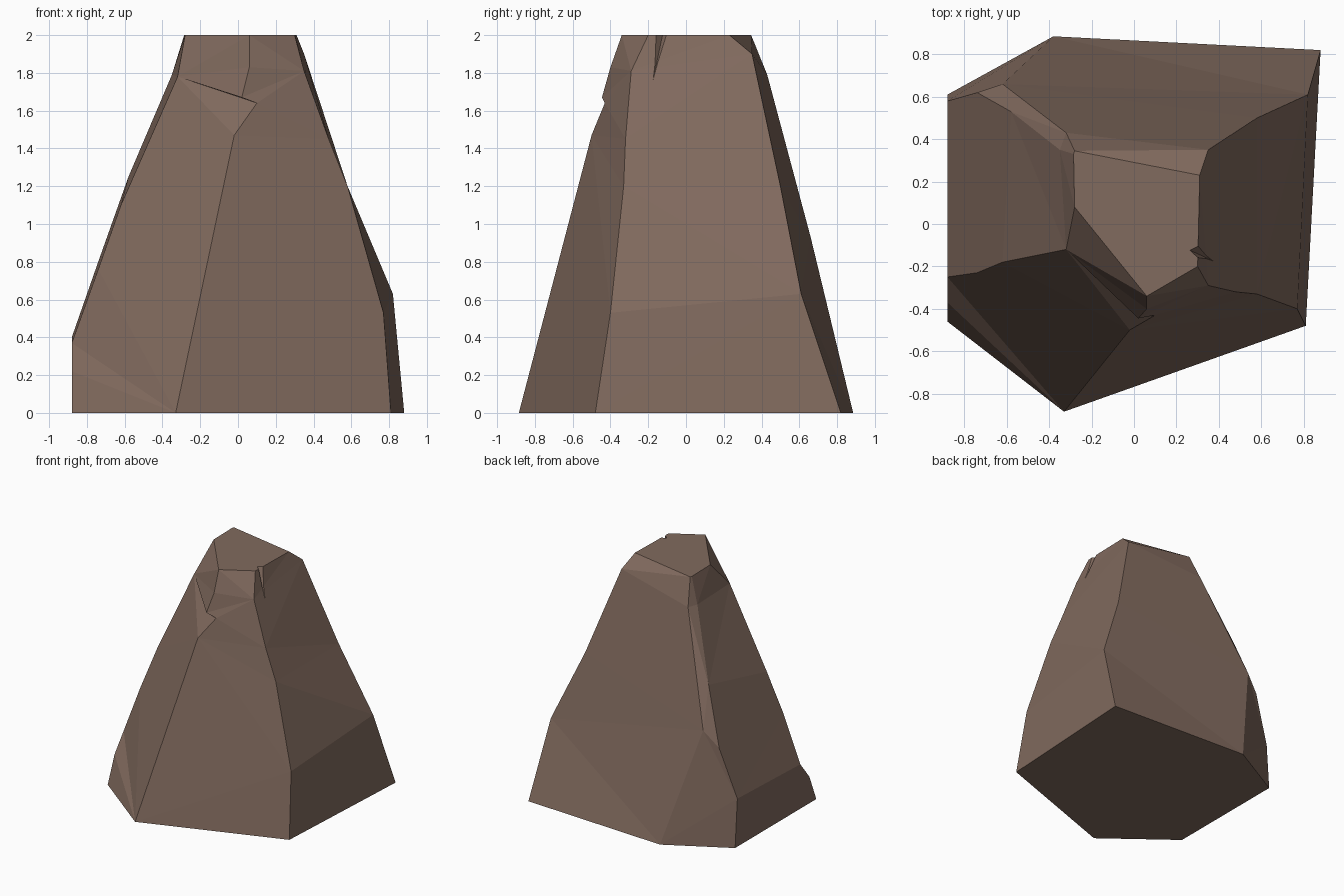
import bpy
import bmesh
from mathutils import Vector

default_cube = bpy.data.objects.get("Cube")
if default_cube:
    bpy.data.objects.remove(default_cube, do_unlink=True)


def make_material(name, colour):
    material = bpy.data.materials.new(name)
    material.use_nodes = True
    material.diffuse_color = colour
    for node in material.node_tree.nodes:
        if node.type == "BSDF_PRINCIPLED":
            node.inputs["Base Color"].default_value = colour
            node.inputs["Roughness"].default_value = 0.9
    return material


def make_object(name, bm):
    bmesh.ops.recalc_face_normals(bm, faces=bm.faces[:])
    mesh = bpy.data.meshes.new(name)
    bm.to_mesh(mesh)
    bm.free()
    obj = bpy.data.objects.new(name, mesh)
    bpy.context.collection.objects.link(obj)
    return obj


def stitch(bm, left, right):
    """Fill the panel between two ridges, always taking the shorter diagonal."""
    i = j = 0
    while i < len(left) - 1 or j < len(right) - 1:
        step_left = step_right = float("inf")
        if i < len(left) - 1:
            step_left = (left[i + 1].co - right[j].co).length
        if j < len(right) - 1:
            step_right = (left[i].co - right[j + 1].co).length
        if step_left < step_right:
            bm.faces.new((left[i], right[j], left[i + 1]))
            i += 1
        else:
            bm.faces.new((left[i], right[j], right[j + 1]))
            j += 1


# Ridges of the rock, each running from the ground to the flat top
front_ridge = [(-.33, -.885, 0), (-.02, -.5, 1.47), (.1, -.43, 1.64),
               (.02, -.445, 1.67), (.06, -.4, 1.83), (.06, -.34, 2)]
front_left_ridge = [(.81, -.48, 0), (.77, -.4, .53), (.58, -.33, 1.2),
                    (.48, -.32, 1.45), (.35, -.29, 1.81), (.3, -.2, 2)]
back_left_ridge = [(.88, .82, 0), (.82, .61, .63), (.58, .5, 1.2),
                   (.35, .35, 1.9), (.31, .23, 2)]
back_ridge = [(-.38, .885, 0), (-.62, .66, .93), (-.32, .43, 1.79),
              (-.28, .345, 2)]
back_right_ridge = [(-.88, .61, 0), (-.88, .58, .4), (-.74, .62, .8),
                    (-.58, .53, 1.25), (-.35, .35, 1.79), (-.285, .33, 2)]
front_right_ridge = [(-.88, -.46, 0), (-.88, -.37, .22), (-.88, -.25, .37),
                     (-.74, -.23, .76), (-.62, -.18, 1.1),
                     (-.32, -.12, 1.78), (-.28, .08, 2)]

# Rock body: panels between neighbouring ridges, closed below and on top
bm = bmesh.new()
ridges = [[bm.verts.new(point) for point in ridge] for ridge in (
    front_ridge, front_left_ridge, back_left_ridge,
    back_ridge, back_right_ridge, front_right_ridge)]
for index, ridge in enumerate(ridges):
    stitch(bm, ridge, ridges[(index + 1) % len(ridges)])
bm.faces.new([ridge[0] for ridge in ridges])
bm.faces.new([ridge[-1] for ridge in ridges])
rock = make_object("rock_body", bm)
rock.data.materials.append(make_material("brown stone", (.22, .145, .112, 1)))

# Thin crack cut into the upper left side
bm = bmesh.new()
for point in ((.255, -.12, 2.02), (.33, -.19, 2.02),
              (.33, -.08, 2.02), (.43, -.2, 1.64)):
    bm.verts.new(Vector(point))
bmesh.ops.convex_hull(bm, input=bm.verts[:])
crack = make_object("crack_cutter", bm)
crack.hide_render = True
crack.display_type = "WIRE"
crack.data.materials.append(rock.data.materials[0])

cut = rock.modifiers.new("crack", "BOOLEAN")
cut.operation = "DIFFERENCE"
cut.solver = "EXACT"
cut.object = crack

# Fix the cut into the mesh, then drop the cutter
bpy.context.view_layer.objects.active = rock
rock.select_set(True)
bpy.ops.object.modifier_apply(modifier=cut.name)
bpy.data.objects.remove(crack, do_unlink=True)
for face in rock.data.polygons:
    face.use_smooth = False
    face.material_index = 0
